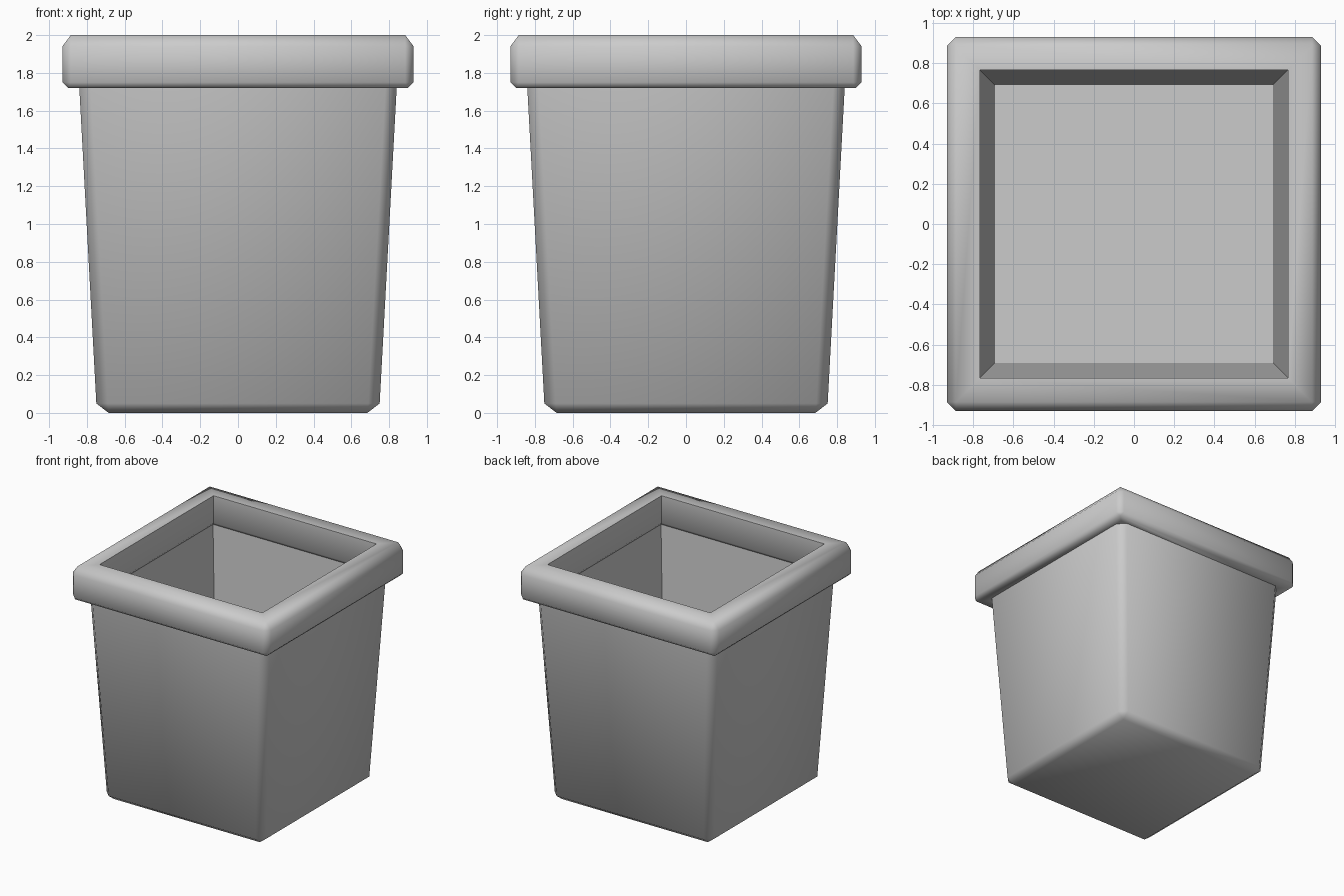
import bpy, bmesh, math

if "Cube" in bpy.data.objects:
    bpy.data.objects.remove(bpy.data.objects["Cube"])


def ring(bm, half, cut, z):
    """Square loop with chamfered corners (cut = 0 gives sharp corners)."""
    k = half - cut
    pts = []
    for i in range(4):
        c, s = round(math.cos(i * math.pi / 2)), round(math.sin(i * math.pi / 2))
        for x, y in ((half, k), (k, half)):
            pts.append(bm.verts.new((x * c - y * s, x * s + y * c, z)))
    return pts


def square_loft(name, profile, closed):
    """Skin square loops in order; closed joins last to first, else caps both ends."""
    bm = bmesh.new()
    rings = [ring(bm, *p) for p in profile]
    pairs = list(zip(rings, rings[1:]))
    if closed:
        pairs.append((rings[-1], rings[0]))
    else:
        bm.faces.new(rings[0])
        bm.faces.new(rings[-1])
    for a, b in pairs:
        for i in range(8):
            j = (i + 1) % 8
            bm.faces.new((a[i], a[j], b[j], b[i]))
    bmesh.ops.remove_doubles(bm, verts=bm.verts[:], dist=1e-4)
    bmesh.ops.recalc_face_normals(bm, faces=bm.faces[:])
    mesh = bpy.data.meshes.new(name)
    bm.to_mesh(mesh)
    bm.free()
    ob = bpy.data.objects.new(name, mesh)
    bpy.context.collection.objects.link(ob)
    bpy.ops.object.select_all(action='DESELECT')
    ob.select_set(True)
    bpy.context.view_layer.objects.active = ob
    bpy.ops.object.shade_smooth_by_angle(angle=math.radians(62))
    return ob


# Tapered hollow body: outside from the base up, then down the inside to the floor
square_loft("pot_body", [
    (0.685, 0, 0.0), (0.75, 0.06, 0.05), (0.842, 0.06, 1.755),
    (0.782, 0, 1.755), (0.69, 0, 0.06)], closed=False)

# Overhanging rim with chamfered outer edges
square_loft("pot_rim", [
    (0.885, 0, 2.0), (0.93, 0.045, 1.94), (0.93, 0.045, 1.75),
    (0.90, 0, 1.72), (0.80, 0, 1.72), (0.765, 0, 1.77),
    (0.765, 0, 2.0)], closed=True)
